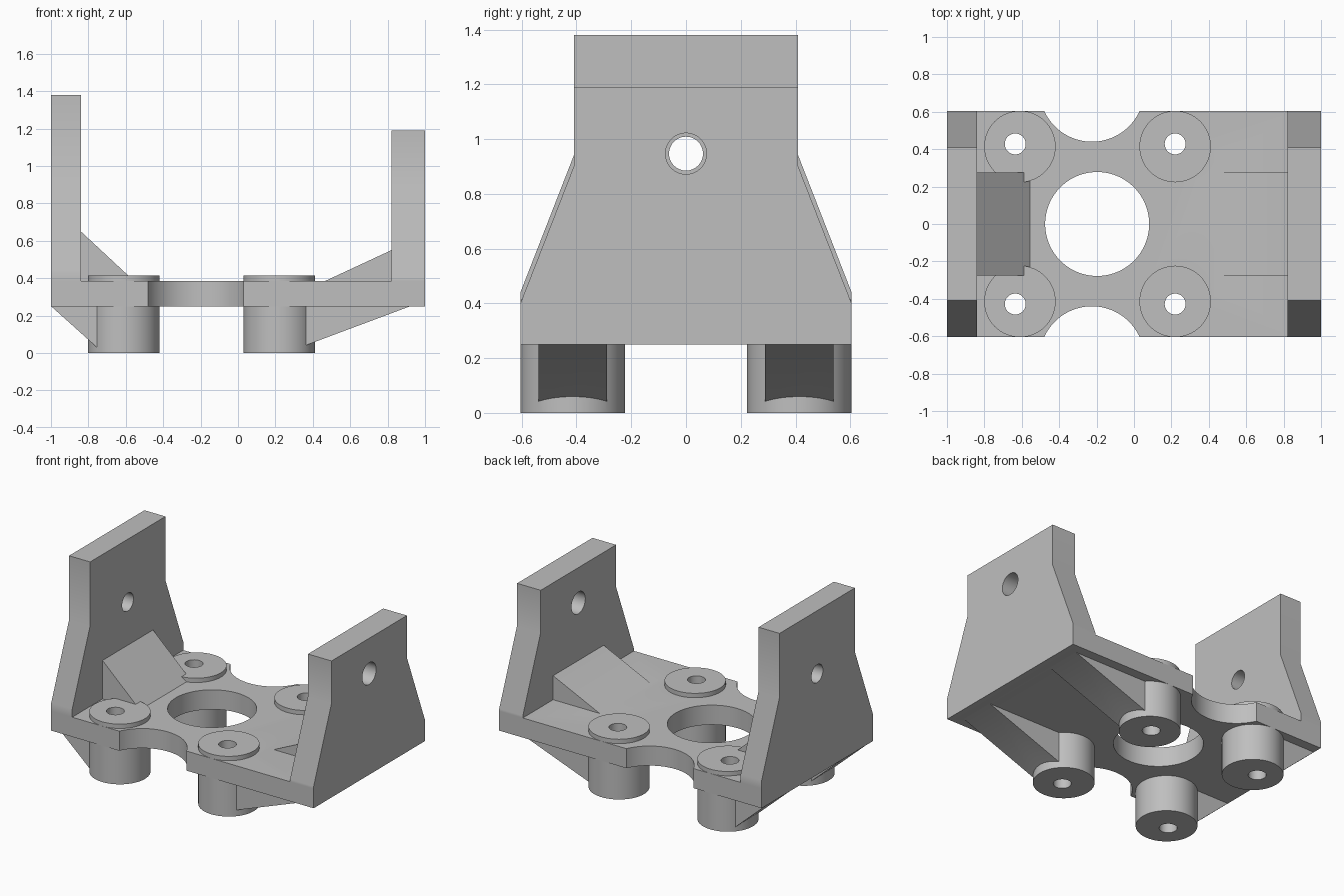
import bpy, bmesh, math
from mathutils import Vector

cube = bpy.data.objects.get("Cube")
if cube:
    bpy.data.objects.remove(cube, do_unlink=True)

grey = bpy.data.materials.new("plain grey")
grey.use_nodes = True
COLOUR = (0.52, 0.52, 0.52, 1)
grey.diffuse_color = COLOUR
grey.node_tree.nodes["Principled BSDF"].inputs["Base Color"].default_value = COLOUR


def prism(name, outline, axis, lo, hi):
    """Extrude a closed 2D outline along an axis from lo to hi."""
    def place(p, t):
        return {"x": (t, p[0], p[1]), "y": (p[0], t, p[1]), "z": (p[0], p[1], t)}[axis]
    bm = bmesh.new()
    face = bm.faces.new([bm.verts.new(place(p, lo)) for p in outline])
    ext = bmesh.ops.extrude_face_region(bm, geom=[face])
    verts = [g for g in ext["geom"] if isinstance(g, bmesh.types.BMVert)]
    shift = Vector(place((0, 0), hi - lo))
    bmesh.ops.translate(bm, verts=verts, vec=shift)
    bmesh.ops.recalc_face_normals(bm, faces=bm.faces)
    mesh = bpy.data.meshes.new(name)
    bm.to_mesh(mesh)
    bm.free()
    mesh.materials.append(grey)
    obj = bpy.data.objects.new(name, mesh)
    bpy.context.collection.objects.link(obj)
    return obj


def circle(cx, cy, r, n=64):
    return [(cx + r * math.cos(2 * math.pi * i / n),
             cy + r * math.sin(2 * math.pi * i / n)) for i in range(n)]


def combine(body, parts, operation):
    """Apply a boolean with each part, then remove the part."""
    for part in parts:
        mod = body.modifiers.new("join", "BOOLEAN")
        mod.operation, mod.solver, mod.object = operation, "EXACT", part
        bpy.context.view_layer.update()
        graph = bpy.context.evaluated_depsgraph_get()
        mesh = bpy.data.meshes.new_from_object(body.evaluated_get(graph))
        body.modifiers.clear()
        body.data = mesh
        bpy.data.objects.remove(part, do_unlink=True)


BOTTOM, DECK, HALF = 0.25, 0.385, 0.605
BOSS_Y = 0.414


def wall(name, x0, x1, knee_low, knee_high, top):
    right = [(HALF, BOTTOM), (HALF, knee_low), (0.41, knee_high), (0.41, top)]
    left = [(-y, z) for y, z in reversed(right)]
    return prism(name, right + left, "x", x0, x1)


# Base plate with the two end walls
bracket = prism("mounting_bracket", [(-1, -HALF), (1, -HALF), (1, HALF), (-1, HALF)],
                "z", BOTTOM, DECK)
solids = [wall("tall_wall", -1, -0.84, 0.44, 0.94, 1.38),
          wall("short_wall", 0.82, 1, 0.40, 0.90, 1.19)]

# Wide wedges bracing the walls above the plate
solids.append(prism("tall_wall_wedge", [(-0.9, 0.3), (-0.9, 0.65), (-0.84, 0.65),
                                        (-0.555, DECK), (-0.555, 0.3)], "y", -0.275, 0.275))
solids.append(prism("short_wall_wedge", [(0.9, 0.3), (0.9, 0.55), (0.82, 0.55),
                                         (0.465, DECK), (0.465, 0.3)], "y", -0.275, 0.275))

# Openings in the plate: centre hole and bites in the long edges
holes = [prism("centre_cutter", circle(-0.197, 0, 0.278, 96), "z", 0, 0.6)]
for side in (-1, 1):
    holes.append(prism("edge_cutter", circle(-0.225, side * 0.72, 0.28, 96), "z", 0.1, 0.6))
combine(bracket, holes, "DIFFERENCE")

# Four standoffs, each with a sloping rib under the plate
for side in (-1, 1):
    y = side * BOSS_Y
    for x in (-0.61, 0.22):
        solids.append(prism("standoff", circle(x, y, 0.191), "z", 0, 0.415))
    solids.append(prism("long_rib", [(0.34, 0.033), (0.92, BOTTOM), (0.92, 0.3), (0.34, 0.3)],
                        "y", y - 0.125, y + 0.125))
    solids.append(prism("short_rib", [(-0.735, 0.013), (-0.735, 0.3), (-0.98, 0.3),
                                      (-0.999, BOTTOM)], "y", y - 0.125, y + 0.125))
combine(bracket, solids, "UNION")

# Screw holes through the standoffs and pivot holes through the walls
drills = [prism("screw_drill", circle(x, side * 0.428, 0.056, 32), "z", -0.1, 0.6)
          for x in (-0.635, 0.22) for side in (-1, 1)]
drills.append(prism("tall_pivot_drill", circle(0, 0.947, 0.062, 48), "x", -1.1, -0.7))
drills.append(prism("short_pivot_drill", circle(0, 0.947, 0.075, 48), "x", 0.7, 1.1))
combine(bracket, drills, "DIFFERENCE")

# Smooth the round surfaces, keep the edges crisp
bpy.ops.object.select_all(action="DESELECT")
bracket.select_set(True)
bpy.context.view_layer.objects.active = bracket
bpy.ops.object.shade_smooth_by_angle(angle=math.radians(30))
